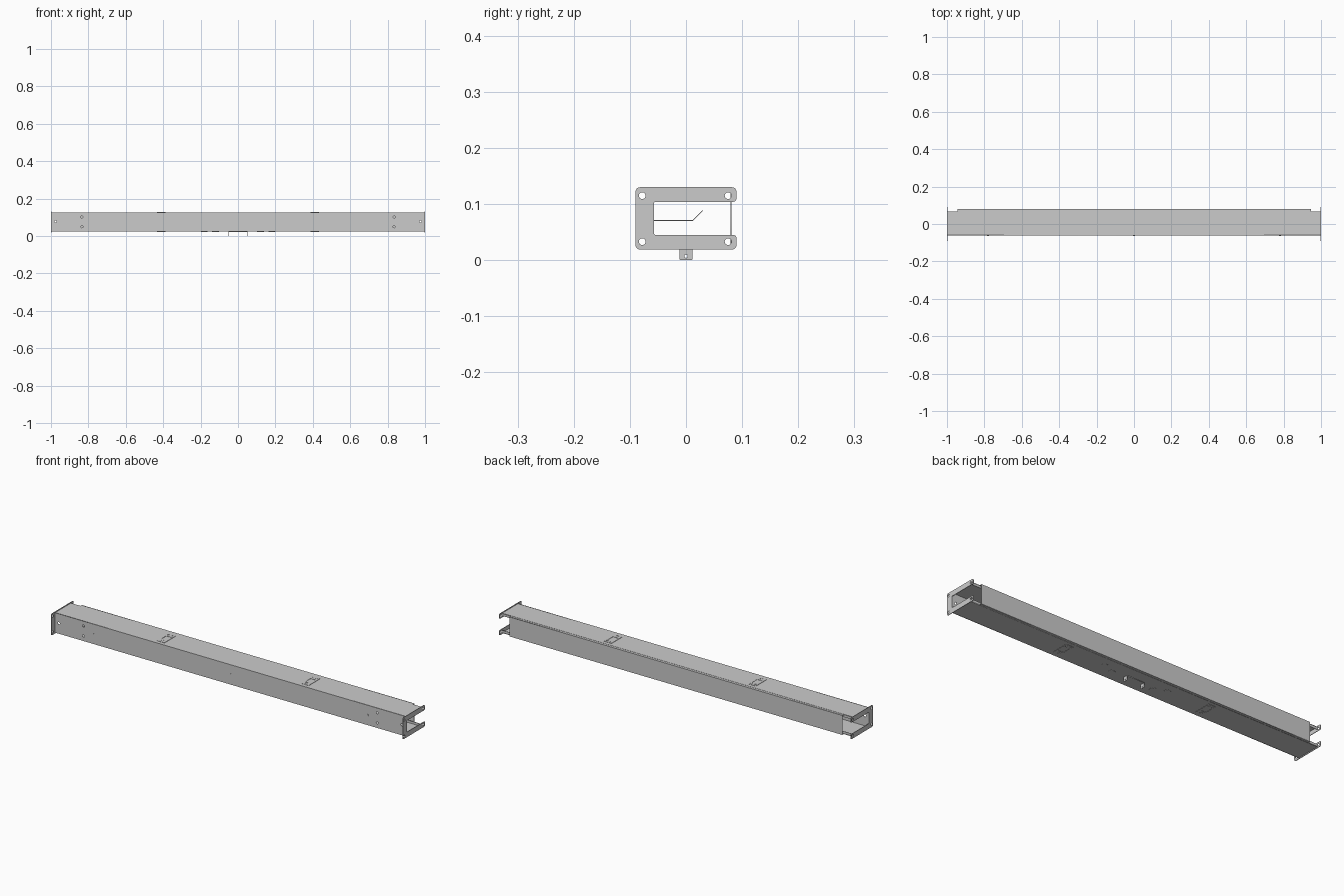
import bpy, math
from mathutils import Matrix, Vector

if "Cube" in bpy.data.objects:
    bpy.data.objects.remove(bpy.data.objects["Cube"])

# Local (u, v, w) to world: X plates use (y, z), Y plates use (x, z), Z plates use (x, y)
AXES = {
    'X': Matrix(((0, 0, 1), (1, 0, 0), (0, 1, 0))),
    'Y': Matrix(((1, 0, 0), (0, 0, -1), (0, 1, 0))),
    'Z': Matrix.Identity(3),
}


def circle(u, v, r, n=20):
    return [(u + r * math.cos(2 * math.pi * i / n), v + r * math.sin(2 * math.pi * i / n)) for i in range(n)]


def rect(u0, u1, v0, v1, r=0):
    return rounded([(u0, v0, r), (u1, v0, r), (u1, v1, r), (u0, v1, r)])


def rounded(corners, n=5):
    out = []
    for i, (u, v, r) in enumerate(corners):
        p = Vector((u, v))
        if not r:
            out.append(tuple(p))
            continue
        d1 = (Vector(corners[i - 1][:2]) - p).normalized()
        d2 = (Vector(corners[(i + 1) % len(corners)][:2]) - p).normalized()
        c = p + (d1 + d2) * r
        for k in range(n + 1):
            t = math.pi / 2 * k / n
            out.append(tuple(c - r * (d2 * math.cos(t) + d1 * math.sin(t))))
    return out


def plate(name, axis, lo, hi, *loops):
    """Sheet between lo and hi on its axis; first loop is the outline, the rest are holes."""
    cu = bpy.data.curves.new(name, 'CURVE')
    cu.dimensions = '2D'
    cu.fill_mode = 'BOTH'
    cu.extrude = (hi - lo) / 2
    for pts in loops:
        s = cu.splines.new('POLY')
        s.points.add(len(pts) - 1)
        for q, (u, v) in zip(s.points, pts):
            q.co = (u, v, 0, 1)
        s.use_cyclic_u = True
    ob = bpy.data.objects.new(name, cu)
    bpy.context.collection.objects.link(ob)
    m = AXES[axis].to_4x4()
    m.translation['XYZ'.index(axis)] = (lo + hi) / 2
    ob.matrix_world = m
    bpy.ops.object.select_all(action='DESELECT')
    bpy.context.view_layer.objects.active = ob
    ob.select_set(True)
    bpy.ops.object.convert(target='MESH')
    return bpy.context.object


T = 0.002                     # sheet thickness
L = 0.997                     # half length of the channel
Z0, Z1 = 0.024, 0.126         # channel bottom and top
Y0, Y1 = -0.062, 0.068        # channel front and back

# Channel: front wall with fixing holes, top, bottom and returned lips
wall_holes = [circle(s * 0.835, z, 0.006) for s in (-1, 1) for z in (0.05, 0.102)]
wall_holes += [circle(s * 0.975, 0.078, 0.006) for s in (-1, 1)]
plate("channel_front_wall", 'Y', Y0, Y0 + T, rect(-L, L, Z0, Z1), *wall_holes)
for label, lo, lip in (("top", Z1 - T, (Z1 - 0.014, Z1 - T)), ("bottom", Z0, (Z0 + T, Z0 + 0.014))):
    plate(f"channel_{label}", 'Z', lo, lo + T, rect(-L, L, Y0 + T, Y1))
    plate(f"channel_{label}_lip", 'Y', Y1 - T, Y1, rect(-L, L, *lip))

# Rear cover: shallow tray clipped over the open side
C = 0.945
plate("rear_cover", 'Y', 0.079, 0.081, rect(-C, C, Z0 + 0.001, Z1 - 0.001))
for label, z in (("top", Z1 - 0.003), ("bottom", Z0 + 0.001)):
    plate(f"rear_cover_{label}_lip", 'Z', z, z + T, rect(-C, C, Y1, 0.079))

# End flanges: C-shaped plates with four bolt holes
flange = rounded([(-0.09, 0.019, 0.008), (0.09, 0.019, 0.008), (0.09, 0.045, 0.006),
                  (-0.057, 0.045, 0.003), (-0.057, 0.104, 0.003), (0.09, 0.104, 0.006),
                  (0.09, 0.13, 0.008), (-0.09, 0.13, 0.008)])
bolts = [circle(y, z, 0.006) for y in (-0.078, 0.075) for z in (0.033, 0.115)]
for side, lo in (("left", -1.0), ("right", 0.997)):
    plate(f"{side}_end_flange", 'X', lo, lo + 0.003, flange, *bolts)

# Clips on the top and bottom faces
for face, lo in (("top", Z1), ("bottom", Z0 - 0.0015)):
    for side, x in (("left", -0.41), ("right", 0.41)):
        plate(f"{face}_{side}_clip", 'Z', lo, lo + 0.0015,
              rect(x - 0.022, x + 0.022, -0.043, 0.05, 0.004),
              rect(x - 0.015, x + 0.015, -0.014, 0.025, 0.002),
              circle(x, -0.028, 0.007), circle(x - 0.011, 0.038, 0.005), circle(x + 0.011, 0.038, 0.005))

# Inner divider: shelf with mounting strip and raised rear edge
D = 0.84
profile = [(-0.060, 0.082), (-0.060, 0.070), (0.012, 0.070), (0.030, 0.088),
           (0.029, 0.089), (0.0115, 0.0712), (-0.0588, 0.0712), (-0.0588, 0.082)]
plate("inner_divider", 'X', -D, D, profile)
for i, x in enumerate((-0.78, 0.0, 0.78)):
    plate(f"divider_rivet_{i}", 'Y', Y0 - 0.0015, Y0, circle(x, 0.076, 0.005, 12))

# Hanging bracket under the middle: base strip with two drilled ears
plate("bracket_base", 'Z', 0.022, Z0, rect(-0.05, 0.05, -0.012, 0.012))
ear = rounded([(-0.012, 0.0, 0.003), (0.012, 0.0, 0.003), (0.012, Z0, 0), (-0.012, Z0, 0)])
for side, lo in (("left", -0.05), ("right", 0.048)):
    plate(f"bracket_{side}_ear", 'X', lo, lo + T, ear, circle(0, 0.007, 0.003, 12))

# Knockout discs in the bottom face
for side, s in (("left", -1), ("right", 1)):
    for i, (dx, y) in enumerate(((0.12, -0.012), (0.18, 0.012))):
        plate(f"{side}_knockout_{i}", 'Z', Z0 - 0.001, Z0, circle(s * dx, y, 0.018, 24))
